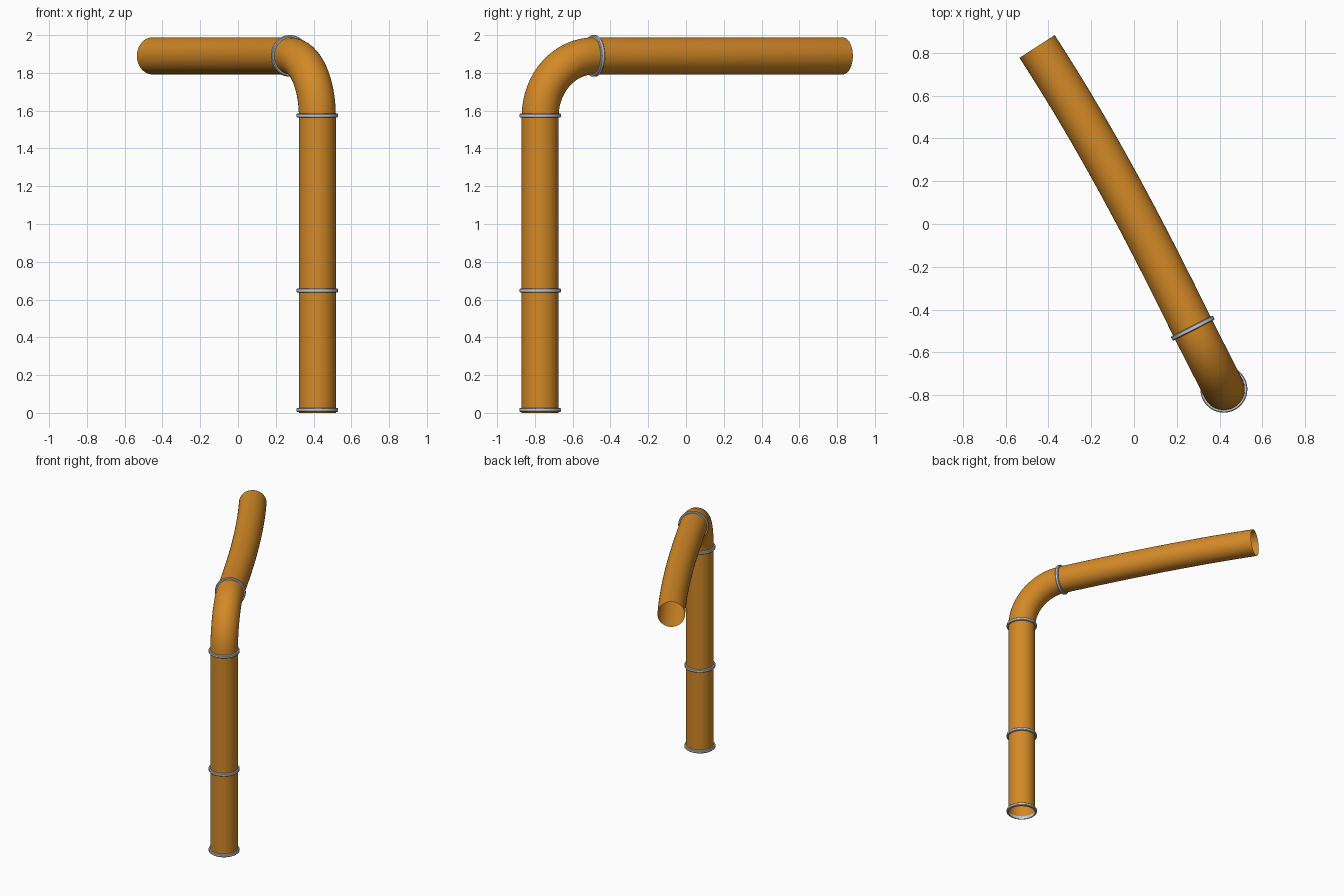
import bpy, bmesh, math
from mathutils import Vector

cube = bpy.data.objects.get("Cube")
if cube:
    bpy.data.objects.remove(cube, do_unlink=True)

SIDES = 48
PIPE_R = 0.098
BEND_R = 0.32
UP = Vector((0, 0, 1))
base = Vector((0.42, -0.772, 0))
end = Vector((-0.453, 0.83, 1.89))


def make_material(name, color, roughness):
    mat = bpy.data.materials.new(name)
    mat.use_nodes = True
    mat.diffuse_color = color
    bsdf = mat.node_tree.nodes["Principled BSDF"]
    bsdf.inputs["Base Color"].default_value = color
    bsdf.inputs["Roughness"].default_value = roughness
    return mat


orange = make_material("pipe orange", (0.65, 0.25, 0.02, 1), 0.5)
grey = make_material("clamp grey", (0.58, 0.6, 0.64, 1), 0.4)


def heading(degrees):
    """Horizontal direction turned from +y towards -x."""
    a = math.radians(degrees)
    return Vector((-math.sin(a), math.cos(a), 0))


def sweep(name, stations, mat, closed=False):
    """Skin circles given as (centre, tangent, radius)."""
    bm = bmesh.new()
    loops = []
    side = heading(27).cross(UP)
    for centre, tangent, radius in stations:
        t = tangent.normalized()
        u = (side - t * side.dot(t)).normalized()
        v = t.cross(u)
        side = u
        angles = [math.tau * i / SIDES for i in range(SIDES)]
        loops.append([bm.verts.new(centre + radius * (u * math.cos(a) + v * math.sin(a)))
                      for a in angles])
    pairs = list(zip(loops, loops[1:]))
    if closed:
        pairs.append((loops[-1], loops[0]))
    for a, b in pairs:
        for i in range(SIDES):
            j = (i + 1) % SIDES
            bm.faces.new((a[i], a[j], b[j], b[i]))
    if closed:
        bmesh.ops.recalc_face_normals(bm, faces=bm.faces[:])
    mesh = bpy.data.meshes.new(name)
    bm.to_mesh(mesh)
    bm.free()
    mesh.materials.append(mat)
    obj = bpy.data.objects.new(name, mesh)
    bpy.context.collection.objects.link(obj)
    bpy.ops.object.select_all(action="DESELECT")
    obj.select_set(True)
    bpy.context.view_layer.objects.active = obj
    bpy.ops.object.shade_smooth_by_angle(angle=math.radians(40))
    return obj


def clamp(name, centre, tangent):
    """Thin band with softened outer edges."""
    profile = [(-0.011, 0.096), (-0.011, 0.106), (-0.007, 0.11),
               (0.007, 0.11), (0.011, 0.106), (0.011, 0.096)]
    t = tangent.normalized()
    sweep(name, [(centre + t * d, t, r) for d, r in profile], grey, closed=True)


# Upright pipe sections
bend_z = end.z - BEND_R
joints = [0, 0.648, bend_z]
for name, low, high in zip(("lower_pipe", "upper_pipe"), joints, joints[1:]):
    sweep(name, [(base + UP * z, UP, PIPE_R) for z in (low, high)], orange)

# Quarter-turn elbow
out = heading(27)
elbow = []
for i in range(17):
    a = math.pi / 2 * i / 16
    offset = out * (1 - math.cos(a)) + UP * math.sin(a)
    elbow.append((base + UP * bend_z + offset * BEND_R,
                  UP * math.cos(a) + out * math.sin(a), PIPE_R))
sweep("elbow", elbow, orange)

# Gently curving horizontal pipe
start = elbow[-1][0]
reach = (end - start).length / 3
p1 = start + heading(26) * reach
p2 = end - heading(33) * reach
run = []
for i in range(17):
    t = i / 16
    s = 1 - t
    point = start * s**3 + p1 * (3 * s * s * t) + p2 * (3 * s * t * t) + end * t**3
    slope = (p1 - start) * s * s + (p2 - p1) * (2 * s * t) + (end - p2) * t * t
    run.append((point, slope, PIPE_R))
sweep("horizontal_pipe", run, orange)

# Clamp rings at the joints
for name, z in (("base_clamp", 0.016), ("middle_clamp", 0.648), ("upper_clamp", bend_z + 0.004)):
    clamp(name, base + UP * z, UP)
clamp("elbow_clamp", start, out)
